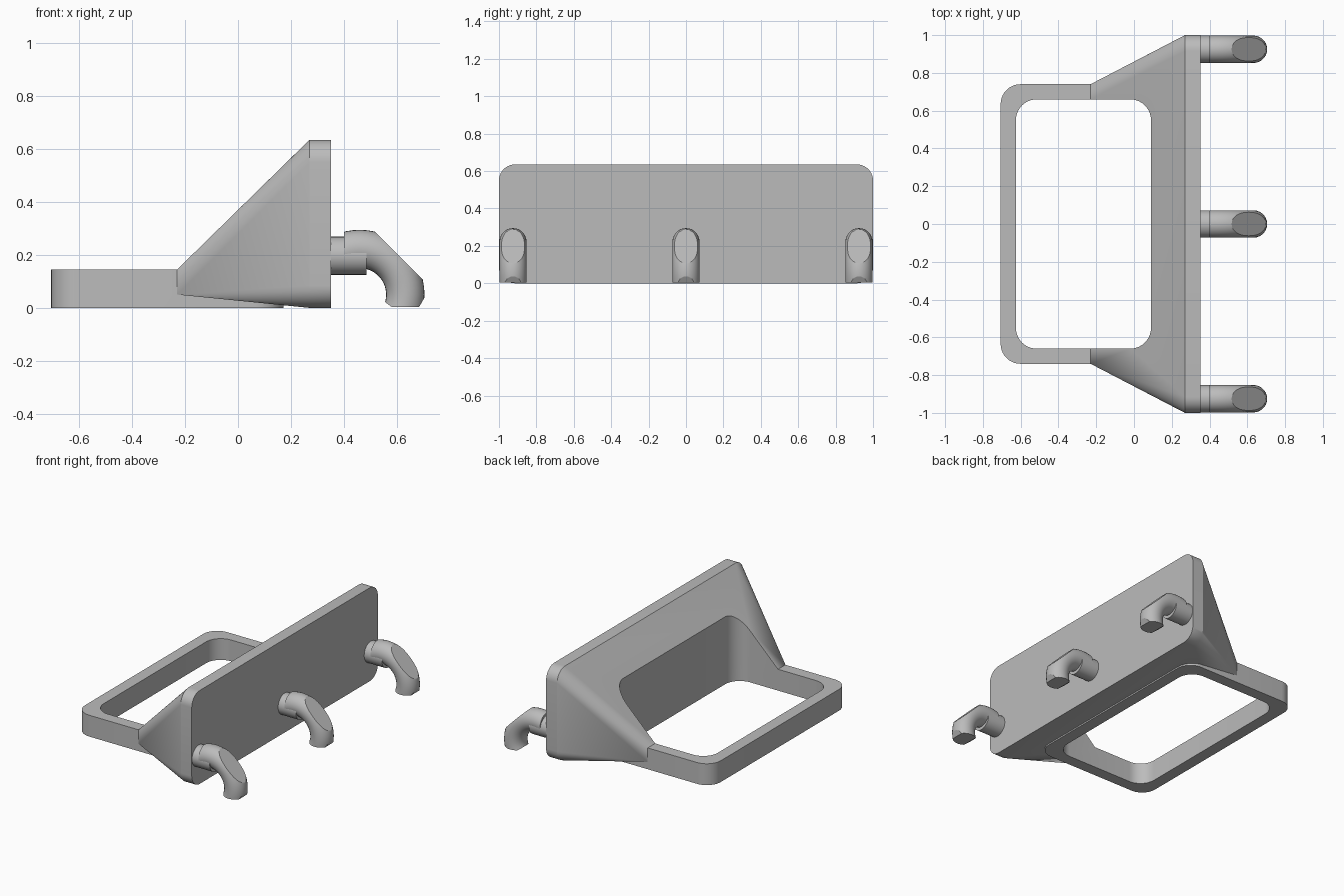
import bpy, bmesh, math
from mathutils import Vector

if "Cube" in bpy.data.objects:
    bpy.data.objects.remove(bpy.data.objects["Cube"])

grey = bpy.data.materials.new("plain_grey")
grey.diffuse_color = (0.5, 0.5, 0.5, 1)
grey.use_nodes = True
grey.node_tree.nodes["Principled BSDF"].inputs["Base Color"].default_value = grey.diffuse_color


def rounded_rect(x0, x1, y0, y1, r, n=10):
    """Outline points of a rectangle with rounded corners."""
    pts = []
    for i, (cx, cy) in enumerate([(x1 - r, y1 - r), (x0 + r, y1 - r),
                                  (x0 + r, y0 + r), (x1 - r, y0 + r)]):
        for k in range(n + 1):
            a = math.pi / 2 * (i + k / n)
            pts.append((cx + r * math.cos(a), cy + r * math.sin(a)))
    return pts


def finish(bm, name):
    bmesh.ops.recalc_face_normals(bm, faces=bm.faces)
    me = bpy.data.meshes.new(name)
    bm.to_mesh(me)
    bm.free()
    me.materials.append(grey)
    ob = bpy.data.objects.new(name, me)
    bpy.context.collection.objects.link(ob)
    return ob


def smooth(ob):
    bpy.ops.object.select_all(action='DESELECT')
    ob.select_set(True)
    bpy.context.view_layer.objects.active = ob
    bpy.ops.object.shade_smooth_by_angle(angle=math.radians(25))


def prism(name, outline, z0, z1):
    bm = bmesh.new()
    face = bm.faces.new([bm.verts.new((x, y, z0)) for x, y in outline])
    ext = bmesh.ops.extrude_face_region(bm, geom=[face])
    bmesh.ops.translate(bm, vec=(0, 0, z1 - z0),
                        verts=[v for v in ext["geom"] if isinstance(v, bmesh.types.BMVert)])
    return finish(bm, name)


def boolean(ob, other, operation):
    mod = ob.modifiers.new(operation, 'BOOLEAN')
    mod.operation, mod.solver, mod.object = operation, 'EXACT', other
    bpy.context.view_layer.objects.active = ob
    bpy.ops.object.modifier_apply(modifier=mod.name)
    bpy.data.objects.remove(other)


# Holder body: upright plate blending down to the arms of the ring
bm = bmesh.new()
for x in (0.27, 0.352):
    for y, z in rounded_rect(-1, 1, 0, 0.635, 0.085):
        bm.verts.new((x, y, z))
for y in (-0.74, 0.74):
    for z in (0.05, 0.145):
        bm.verts.new((-0.23, y, z))
hull = bmesh.ops.convex_hull(bm, input=bm.verts)
bmesh.ops.dissolve_limit(bm, angle_limit=math.radians(0.5), verts=bm.verts, edges=bm.edges)
body = finish(bm, "holder_body")

# Flat ring joined to the body, then the opening through both
ring = prism("ring", rounded_rect(-0.706, 0.172, -0.74, 0.74, 0.105), 0, 0.145)
boolean(body, ring, 'UNION')
opening = prism("opening", rounded_rect(-0.625, 0.09, -0.66, 0.66, 0.11), -0.2, 1)
boolean(body, opening, 'DIFFERENCE')
smooth(body)


def make_stub(name, y):
    """Straight round stub leaving the plate."""
    bm = bmesh.new()
    bmesh.ops.create_cone(bm, cap_ends=True, segments=32, radius1=0.072, radius2=0.072, depth=0.15)
    for v in bm.verts:
        v.co = Vector((0.41 + v.co.z, y + v.co.y, 0.197 + v.co.x))
    smooth(finish(bm, name))


def make_hook(name, y):
    """Bent round bar trimmed by flat planes."""
    bm = bmesh.new()
    rings, sides, r = 28, 28, 0.0725
    loops = []
    for i in range(rings + 1):
        a = math.radians(140 - 178 * i / rings)
        loop = []
        for k in range(sides):
            t = 2 * math.pi * k / sides
            d = 0.1725 + r * math.cos(t)
            loop.append(bm.verts.new((0.46 + d * math.cos(a), y + r * math.sin(t),
                                      0.05 + d * math.sin(a))))
        loops.append(loop)
    for a, b in zip(loops, loops[1:]):
        for k in range(sides):
            j = (k + 1) % sides
            bm.faces.new((a[k], a[j], b[j], b[k]))
    bm.faces.new(loops[0])
    bm.faces.new(loops[-1])
    # Trims: back, sloping front, bottom, two small bottom chamfers
    for x, z, nx, nz in [(0.4, 0.2, -1, 0), (0.61, 0.195, 1, 1), (0.6, 0.004, 0, -1),
                         (0.685, 0.004, 0.87, -0.5), (0.58, 0.004, -0.6, -0.8)]:
        cut = bmesh.ops.bisect_plane(bm, geom=bm.verts[:] + bm.edges[:] + bm.faces[:],
                                     dist=1e-5, plane_co=(x, y, z), plane_no=(nx, 0, nz),
                                     clear_outer=True)
        edges = [e for e in bm.edges if e.is_boundary]
        if edges:
            bmesh.ops.holes_fill(bm, edges=edges, sides=0)
    smooth(finish(bm, name))


# Three pegs along the plate
for label, y in (("front", -0.925), ("middle", 0), ("back", 0.925)):
    make_stub("stub_" + label, y)
    make_hook("hook_" + label, y)
